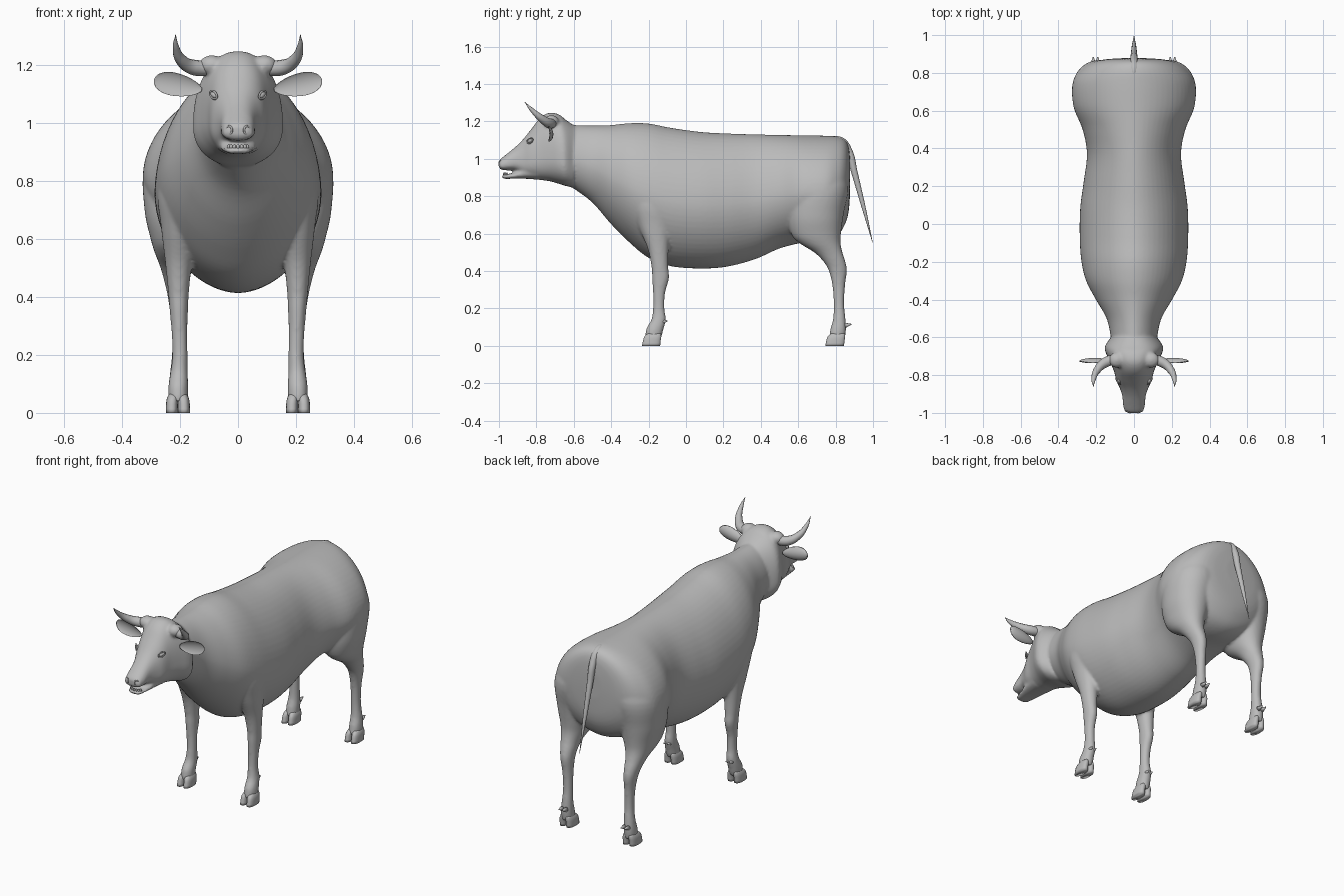
import bpy, bmesh
from math import cos, sin, pi, copysign
from mathutils import Matrix, Vector

if "Cube" in bpy.data.objects:
    bpy.data.objects.remove(bpy.data.objects["Cube"], do_unlink=True)

clay = bpy.data.materials.new("clay_grey")
clay.use_nodes = True
GREY = (0.5, 0.5, 0.5, 1)
clay.diffuse_color = GREY
clay.node_tree.nodes["Principled BSDF"].inputs["Base Color"].default_value = GREY


def spline(rings, steps):
    """Smoothly fill in rings between the given ones."""
    out = []
    for i in range(len(rings) - 1):
        a, b, c, d = (rings[max(0, min(len(rings) - 1, i + k))] for k in (-1, 0, 1, 2))
        for s in range(steps):
            t = s / steps
            out.append([q + t / 2 * (r - p + t * (2 * p - 5 * q + 4 * r - u + t * (3 * (q - r) + u - p)))
                        for p, q, r, u in zip(a, b, c, d)])
    return out + [list(rings[-1])]


def tube(bm, rings, axis="y", side=1, wide=0.5, power=1.0, segs=64, steps=5):
    """Closed loft; each ring is (position, low, high, centre x, half width)."""
    loops = []
    for pos, low, high, cx, half in spline(rings, steps):
        mid = low + (high - low) * wide
        loop = []
        for k in range(segs):
            c, s = cos(2 * pi * k / segs), sin(2 * pi * k / segs)
            x = side * (cx + half * copysign(abs(c) ** power, c))
            v = mid + copysign(abs(s) ** power, s) * (high - mid if s > 0 else mid - low)
            loop.append(bm.verts.new((x, pos, v) if axis == "y" else (x, v, pos)))
        loops.append(loop)
    for a, b in zip(loops, loops[1:]):
        for k in range(segs):
            n = (k + 1) % segs
            bm.faces.new((a[k], a[n], b[n], b[k]))
    bm.faces.new(loops[0])
    bm.faces.new(loops[-1])


def finish(bm, name):
    bmesh.ops.recalc_face_normals(bm, faces=bm.faces[:])
    mesh = bpy.data.meshes.new(name)
    bm.to_mesh(mesh)
    bm.free()
    mesh.materials.append(clay)
    for p in mesh.polygons:
        p.use_smooth = True
    obj = bpy.data.objects.new(name, mesh)
    bpy.context.collection.objects.link(obj)
    return obj


def ball(bm, loc, scale, rot=Matrix()):
    m = Matrix.Translation(loc) @ rot @ Matrix.Diagonal((*scale, 1))
    return bmesh.ops.create_uvsphere(bm, u_segments=20, v_segments=12, radius=1, matrix=m)["verts"]


def taper_curve(name, points, cyclic=False):
    """Round curve with a radius at each point."""
    cu = bpy.data.curves.new(name, "CURVE")
    cu.dimensions = "3D"
    cu.bevel_depth, cu.bevel_resolution, cu.use_fill_caps = 1, 4, True
    sp = cu.splines.new("BEZIER")
    sp.bezier_points.add(len(points) - 1)
    sp.use_cyclic_u = cyclic
    for bp, (x, y, z, r) in zip(sp.bezier_points, points):
        bp.co, bp.radius = (x, y, z), r
        bp.handle_left_type = bp.handle_right_type = "AUTO"
    cu.materials.append(clay)
    bpy.context.collection.objects.link(bpy.data.objects.new(name, cu))


# Trunk and neck
trunk = [(-.66, .88, 1.18, 0, .11), (-.6, .84, 1.18, 0, .122), (-.5, .765, 1.177, 0, .145),
         (-.4, .65, 1.18, 0, .202), (-.3, .55, 1.19, 0, .254), (-.2, .47, 1.188, 0, .278),
         (-.08, .425, 1.165, 0, .287), (.08, .413, 1.143, 0, .285), (.22, .423, 1.135, 0, .267),
         (.37, .463, 1.13, 0, .249), (.5, .52, 1.127, 0, .272), (.62, .55, 1.125, 0, .32),
         (.74, .56, 1.123, 0, .325), (.81, .59, 1.118, 0, .288), (.85, .65, 1.1, 0, .235),
         (.87, .72, 1.06, 0, .165), (.878, .83, .99, 0, .06)]
bm = bmesh.new()
tube(bm, trunk, wide=.46, power=1.08)

# Head with upper muzzle, then the lower jaw
head = [(-1.0, .955, .987, 0, .033), (-.99, .942, 1.0, 0, .05), (-.955, .938, 1.028, 0, .058),
        (-.91, .935, 1.065, 0, .062), (-.87, .91, 1.105, 0, .075), (-.83, .897, 1.155, 0, .093),
        (-.78, .887, 1.218, 0, .106), (-.73, .88, 1.246, 0, .127), (-.68, .866, 1.237, 0, .15),
        (-.645, .855, 1.21, 0, .153), (-.6, .845, 1.178, 0, .122)]
tube(bm, head, wide=.36, power=.87)
jaw = [(-.984, .897, .91, 0, .024), (-.965, .892, .917, 0, .042), (-.915, .894, .926, 0, .054),
       (-.86, .893, .955, 0, .066), (-.79, .888, .99, 0, .08)]
tube(bm, jaw, power=.85)

# Legs, from the muscle inside the trunk down to the pastern
hind = [(1.0, .6, .83, .15, .1), (.85, .55, .868, .178, .145), (.7, .54, .842, .2, .122),
        (.6, .562, .828, .207, .094), (.55, .605, .826, .21, .076), (.5, .685, .836, .212, .055),
        (.45, .735, .852, .21, .043), (.4, .764, .86, .207, .035), (.32, .783, .85, .203, .028),
        (.22, .79, .846, .201, .026), (.14, .786, .853, .204, .03), (.09, .772, .856, .206, .034),
        (.04, .765, .85, .206, .034)]
fore = [(.95, -.34, -.04, .15, .07), (.78, -.3, -.05, .19, .086), (.64, -.255, -.078, .197, .068),
        (.52, -.205, -.093, .204, .047), (.42, -.184, -.095, .205, .036), (.36, -.181, -.091, .204, .032),
        (.28, -.176, -.112, .202, .027), (.2, -.176, -.115, .2, .026), (.14, -.185, -.108, .203, .03),
        (.09, -.212, -.12, .206, .034), (.04, -.218, -.133, .206, .034)]
for side in (-1, 1):
    for leg in (hind, fore):
        tube(bm, leg, "z", side, power=.95)
    # Swelling under each horn
    ball(bm, (side * .09, -.72, 1.198), (.045, .042, .035))

body = finish(bm, "body")
remesh = body.modifiers.new("blend", "REMESH")
remesh.mode, remesh.voxel_size, remesh.use_smooth_shade = "VOXEL", .008, True
soften = body.modifiers.new("soften", "SMOOTH")
soften.factor, soften.iterations = .5, 6

# Cloven hooves with dewclaws
for end, front, back, spur_z in (("hind", .745, .845, .112), ("front", -.235, -.138, .13)):
    for side, label in ((-1, "right"), (1, "left")):
        bm = bmesh.new()
        for claw in (-1, 1):
            tube(bm, [(0, front, back, .207 + claw * .021, .0208),
                      (.03, front + .006, back + .003, .207 + claw * .0205, .0205),
                      (.05, front + .013, back + .006, .207 + claw * .0185, .0195),
                      (.065, front + .03, back + .004, .207 + claw * .016, .015)],
                 "z", side, power=.8, segs=24, steps=2)
            spur = Matrix.Translation((side * (.204 + claw * .012), back + .022, spur_z)) \
                @ Matrix.Rotation(-1.4, 4, "X")
            bmesh.ops.create_cone(bm, cap_ends=True, segments=10, radius1=.014, radius2=.003,
                                  depth=.034, matrix=spur)
        finish(bm, f"{end}_{label}_hoof")

for side, label in ((-1, "right"), (1, "left")):
    # Ear
    bm = bmesh.new()
    verts = ball(bm, (0, 0, 0), (.085, .018, .046))
    for v in verts:
        v.co.z *= .85 + .2 * v.co.x / .085
        if v.co.y < 0:
            v.co.y *= -.25        # hollow the front
        v.co.y -= .012 * (v.co.z / .046) ** 2
    place = Matrix.Translation((.207, -.727, 1.13)) @ Matrix.Rotation(-.2, 4, "Y")
    bmesh.ops.transform(bm, matrix=Matrix.Scale(side, 4, (1, 0, 0)) @ place, verts=verts)
    finish(bm, f"{label}_ear")

    # Horn
    taper_curve(f"{label}_horn", [
        (side * .06, -.712, 1.195, .028), (side * .15, -.732, 1.19, .027),
        (side * .196, -.775, 1.217, .02), (side * .214, -.825, 1.262, .011),
        (side * .215, -.862, 1.303, .001)])

    # Eye
    centre = Vector((side * .083, -.833, 1.096))
    tilt = Matrix.Rotation(side * .9, 4, "Z") @ Matrix.Rotation(side * -.45, 4, "Y")
    bm = bmesh.new()
    ball(bm, centre, (.017, .009, .01), tilt)
    finish(bm, f"{label}_eye")

    # Rims around the eye and the nostril
    for name, mid, rot, w, h in (
            ("eyelid", centre, tilt, .02, .012),
            ("nostril", Vector((side * .03, -.992, .974)), Matrix.Rotation(side * .55, 4, "Z"), .012, .014)):
        ring = [mid + rot.to_3x3() @ Vector((w * cos(k * pi / 6), -.002, h * sin(k * pi / 6)))
                for k in range(12)]
        taper_curve(f"{label}_{name}", [(*p, .0035) for p in ring], cyclic=True)

# Lower teeth
bm = bmesh.new()
for k in range(-3, 4):
    a = k * .36
    ball(bm, (.036 * sin(a), -.943 - .03 * cos(a), .917), (.006, .005, .009))
finish(bm, "teeth")

# Tail
taper_curve("tail", [(0, .75, 1.104, .012), (0, .83, 1.094, .021), (0, .872, 1.035, .02),
                     (0, .9, .93, .017), (0, .942, .77, .012), (0, .998, .55, .001)])
